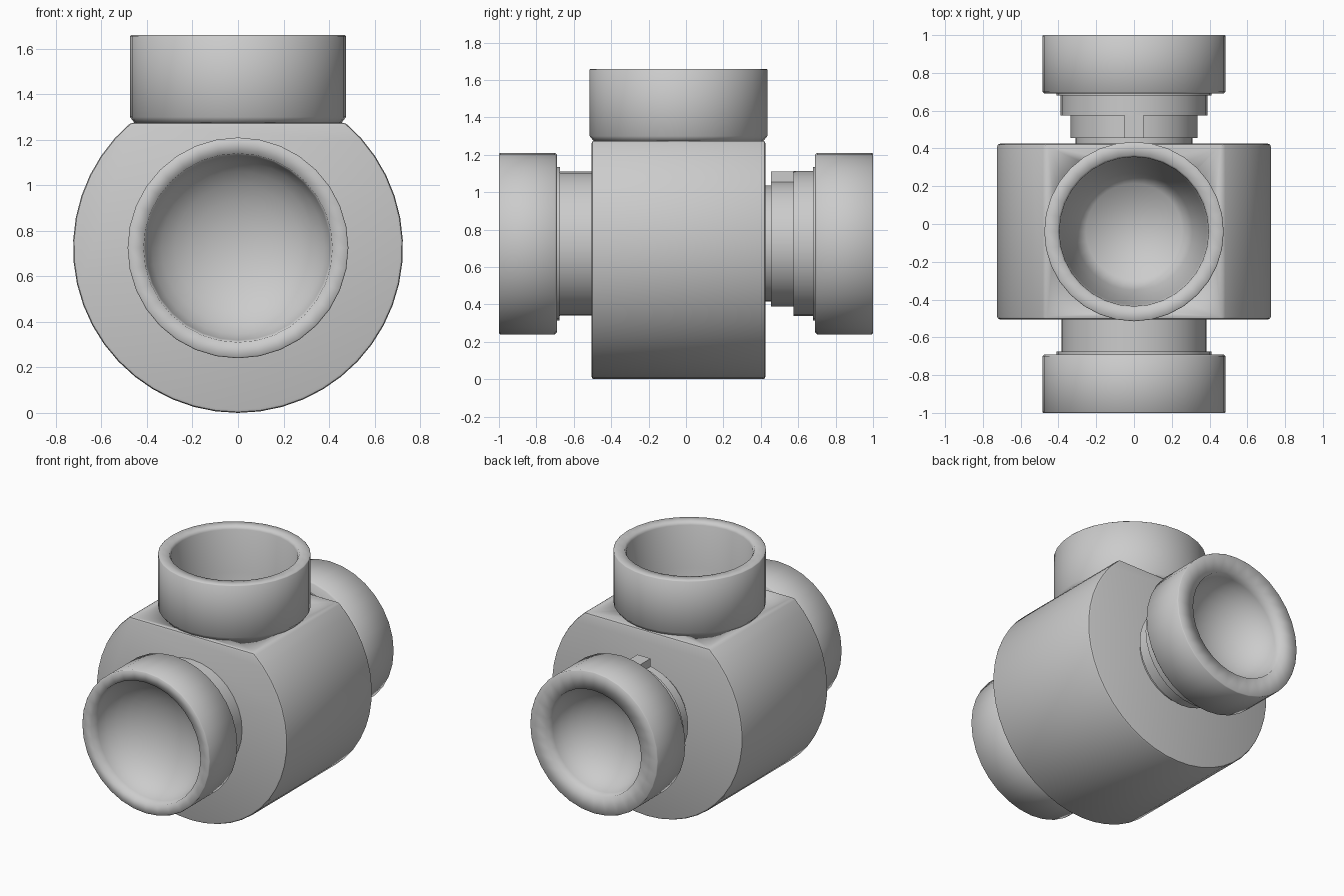
import bpy, bmesh, math
from mathutils import Matrix, Vector

cube = bpy.data.objects.get("Cube")
if cube:
    bpy.data.objects.remove(cube)

grey = bpy.data.materials.new("plain grey")
grey.use_nodes = True
grey.diffuse_color = (0.6, 0.6, 0.6, 1)
grey.node_tree.nodes["Principled BSDF"].inputs["Base Color"].default_value = (0.6, 0.6, 0.6, 1)

AXIS_Z = 0.725      # height of the main axis
RADIUS = 0.725
FLAT_Z = 1.275      # flat seat on top of the body
SIDES = 32


def finish(name, bm, angle=None):
    bmesh.ops.recalc_face_normals(bm, faces=bm.faces)
    mesh = bpy.data.meshes.new(name)
    bm.to_mesh(mesh)
    bm.free()
    mesh.materials.append(grey)
    obj = bpy.data.objects.new(name, mesh)
    bpy.context.collection.objects.link(obj)
    if angle:
        bpy.ops.object.select_all(action='DESELECT')
        obj.select_set(True)
        bpy.context.view_layer.objects.active = obj
        bpy.ops.object.shade_smooth_by_angle(angle=math.radians(angle))
    else:
        mesh.shade_smooth()
    return obj


def lathe(name, profile, matrix, angle=None):
    """Revolve (radius, height) points around local z, capping both ends."""
    bm = bmesh.new()
    rings = []
    for r, h in profile:
        rings.append([bm.verts.new((r * math.cos(a), r * math.sin(a), h))
                      for a in (math.tau * i / SIDES for i in range(SIDES))])
    for low, high in zip(rings, rings[1:]):
        for i in range(SIDES):
            j = (i + 1) % SIDES
            bm.faces.new((low[i], low[j], high[j], high[i]))
    bm.faces.new(rings[0])
    bm.faces.new(rings[-1])
    bm.transform(matrix)
    return finish(name, bm, angle)


def bowl(radius, top, depth, steps=7):
    """Rounded hollow running from the rim down to a small floor."""
    angles = [math.radians(84) * i / steps for i in range(steps + 1)]
    return [(radius * math.cos(a), top - depth * math.sin(a)) for a in angles]


# Frames whose local z points out of the front, back and top
front = Matrix.Translation((0, 0, AXIS_Z)) @ Matrix.Rotation(math.pi / 2, 4, 'X')
back = Matrix.Translation((0, 0, AXIS_Z)) @ Matrix.Rotation(-math.pi / 2, 4, 'X')
top = Matrix.Translation((0, -0.04, 0))

# Body: round drum with a flat top, extruded front to back
bm = bmesh.new()
start = math.asin((FLAT_Z - AXIS_Z) / RADIUS)
sweep = math.pi + 2 * start
arc = [math.pi - start + sweep * i / 36 for i in range(37)]
outline = [bm.verts.new((RADIUS * math.cos(a), -0.505, AXIS_Z + RADIUS * math.sin(a))) for a in arc]
face = bm.faces.new(outline)
extruded = bmesh.ops.extrude_face_region(bm, geom=[face])
moved = [v for v in extruded["geom"] if isinstance(v, bmesh.types.BMVert)]
bmesh.ops.translate(bm, verts=moved, vec=Vector((0, 0.93, 0)))
sharp = [e for e in bm.edges if e.calc_face_angle(0) > math.radians(30)]
bmesh.ops.bevel(bm, geom=sharp, offset=0.014, segments=2, profile=0.5, affect='EDGES')
body = finish("body", bm, 40)

# Hidden cutter that opens the body under the top collar
cutter = lathe("bore_cutter", [(0.42, 0.86), (0.42, 1.4)], top)
cutter.hide_render = True
cutter.hide_viewport = True
cut = body.modifiers.new("bore", 'BOOLEAN')
cut.operation = 'DIFFERENCE'
cut.solver = 'EXACT'
cut.object = cutter

# Top collar with its stepped, tapering bore
lathe("top_collar", [
    (0.44, 0.88), (0.44, 1.27), (0.455, 1.275), (0.475, 1.3), (0.475, 1.655), (0.47, 1.66),
    (0.405, 1.66), (0.395, 1.64), (0.385, 1.35), (0.35, 1.2), (0.31, 1.0), (0.255, 0.9)], top)

# Front and back collars, each a ring with a hollow face
for name, frame, opening in (("front_collar", front, 0.415), ("back_collar", back, 0.36)):
    lathe(name, [(0.3, 0.69), (0.475, 0.69), (0.485, 0.7), (0.485, 0.995), (0.48, 1.0)]
          + bowl(opening, 1.0, 0.28), frame)

# Front neck with thin flange
lathe("front_neck", [(0.385, 0.45), (0.385, 0.675), (0.41, 0.675), (0.41, 0.7)], front, 40)

# Back neck stepping down towards the body
lathe("back_neck", [
    (0.31, 0.38), (0.31, 0.455), (0.335, 0.455), (0.335, 0.575), (0.388, 0.575),
    (0.388, 0.68), (0.41, 0.68), (0.41, 0.7)], back, 40)

# Locating key on top of the back neck
bm = bmesh.new()
bmesh.ops.create_cube(bm, size=1)
bm.transform(Matrix.Translation((0, 0.52, 1.06)) @ Matrix.Diagonal((0.1, 0.13, 0.1, 1)))
finish("locating_key", bm, 30)
